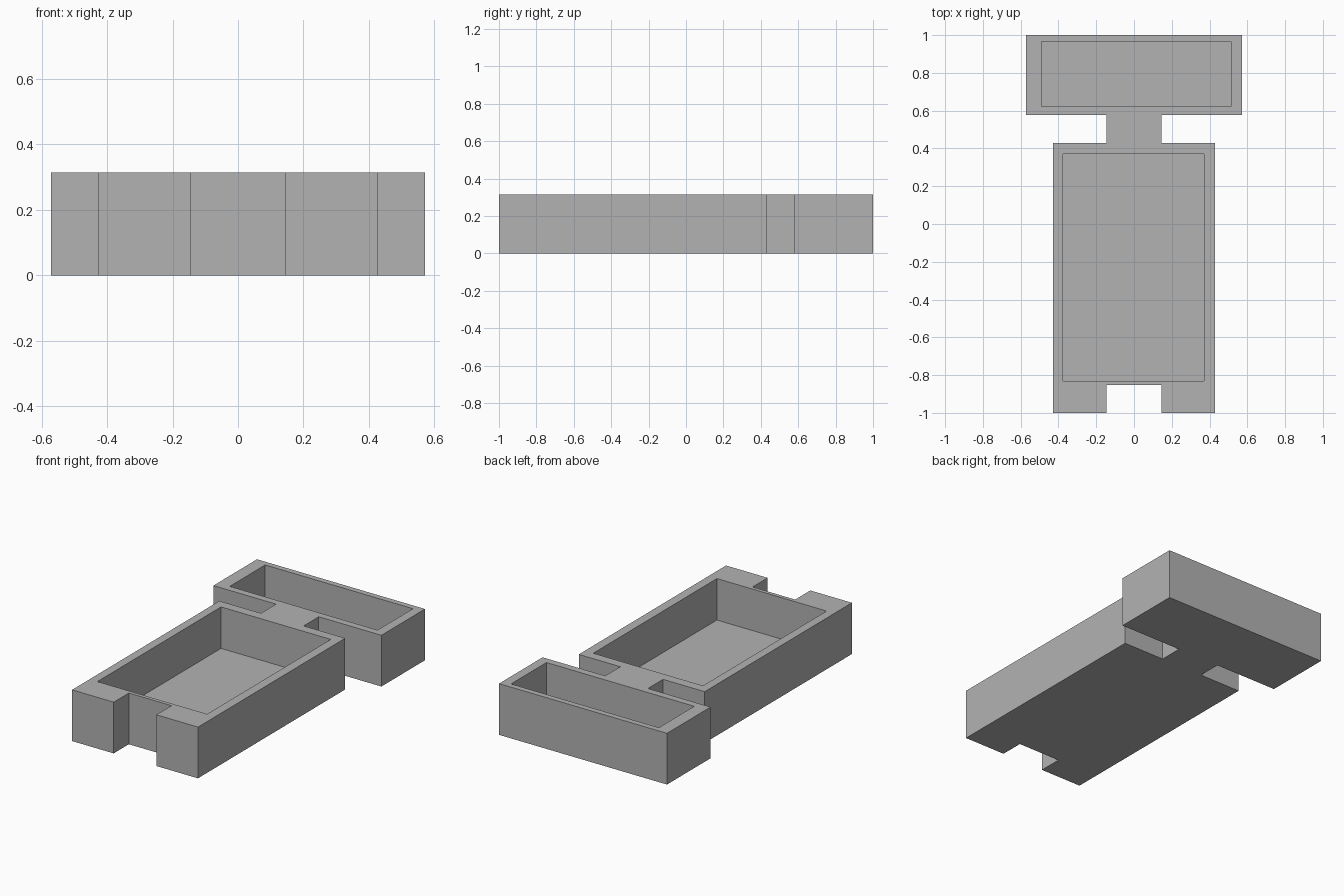
import bpy
import bmesh

if "Cube" in bpy.data.objects:
    bpy.data.objects.remove(bpy.data.objects["Cube"], do_unlink=True)

HEIGHT = 0.315
FLOOR = 0.06

grey = bpy.data.materials.new("plain grey")
grey.use_nodes = True
grey.diffuse_color = (0.45, 0.45, 0.45, 1)
grey.node_tree.nodes["Principled BSDF"].inputs["Base Color"].default_value = (0.45, 0.45, 0.45, 1)


def prism(name, outline, bottom, top):
    """Extrude a flat outline from bottom to top."""
    bm = bmesh.new()
    face = bm.faces.new([bm.verts.new((x, y, bottom)) for x, y in outline])
    grown = bmesh.ops.extrude_face_region(bm, geom=[face])
    verts = [v for v in grown["geom"] if isinstance(v, bmesh.types.BMVert)]
    bmesh.ops.translate(bm, verts=verts, vec=(0, 0, top - bottom))
    bmesh.ops.recalc_face_normals(bm, faces=bm.faces)
    mesh = bpy.data.meshes.new(name)
    bm.to_mesh(mesh)
    bm.free()
    mesh.materials.append(grey)
    obj = bpy.data.objects.new(name, mesh)
    bpy.context.collection.objects.link(obj)
    return obj


def cut_pocket(target, x0, x1, y0, y1):
    """Sink a rectangular pocket into the top of the target."""
    corners = [(x0, y0), (x1, y0), (x1, y1), (x0, y1)]
    cutter = prism("pocket_cutter", corners, FLOOR, HEIGHT + 0.1)
    cutter.hide_render = True
    mod = target.modifiers.new("pocket", "BOOLEAN")
    mod.operation = "DIFFERENCE"
    mod.solver = "EXACT"
    mod.object = cutter
    bpy.context.view_layer.objects.active = target
    bpy.ops.object.modifier_apply(modifier=mod.name)
    bpy.data.objects.remove(cutter, do_unlink=True)


# Body with front notch, narrow neck and wide head, as one mirrored outline
half = [(0.145, -0.853), (0.145, -1), (0.428, -1), (0.428, 0.43),
        (0.145, 0.43), (0.145, 0.577), (0.571, 0.577), (0.571, 1)]
outline = half + [(-x, y) for x, y in reversed(half)]
tray = prism("tray", outline, 0, HEIGHT)

# Large body pocket, then the slightly offset head pocket
cut_pocket(tray, -0.375, 0.371, -0.83, 0.371)
cut_pocket(tray, -0.491, 0.514, 0.621, 0.965)
